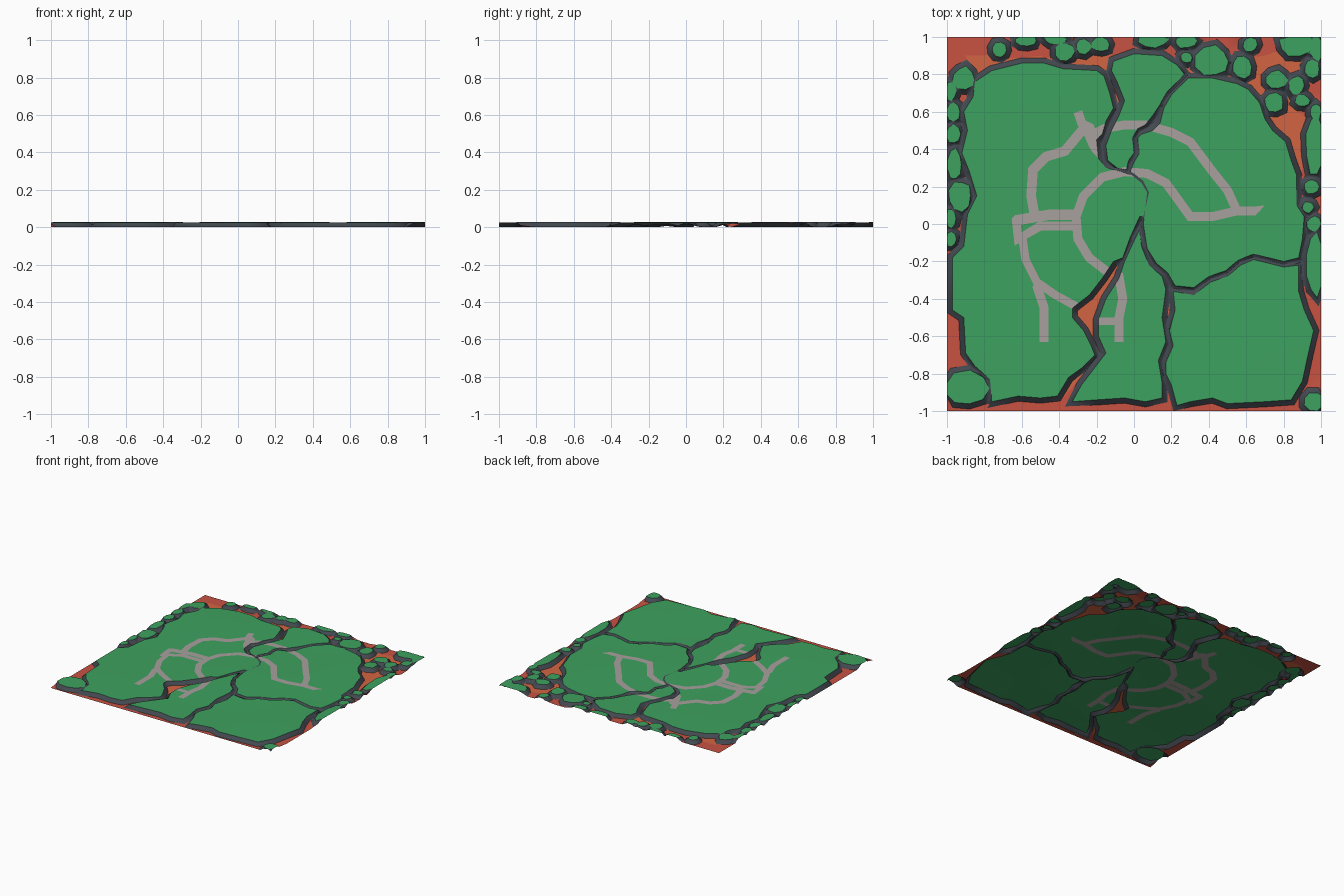
import bpy, math, random
from mathutils import Vector
from mathutils.geometry import delaunay_2d_cdt

if "Cube" in bpy.data.objects:
    bpy.data.objects.remove(bpy.data.objects["Cube"])

random.seed(4)
TOP, RIM = 0.026, 0.028          # plate height and width of the dark slope
clamp = lambda v: max(-1.0, min(1.0, v))


def pts(*n):
    """Flat list of hundredths -> 2D points."""
    return [(n[i] / 100, n[i + 1] / 100) for i in range(0, len(n), 2)]


# --- large cracked plates (clockwise outlines) ---
left_plate = pts(-85, 76, -76, 82, -60, 86, -48, 86, -38, 83, -20, 82, -16, 79, -13, 70,
                 -11, 62, -15, 55, -17, 48, -20, 45, -19, 35, -15, 30, -7, 28, -1, 26,
                 4, 22, 7, 17, 6, 8, 5, 4, 3, 4, -2, -7, -6, -18, -11, -20, -17, -29, -24, -38,
                 -33, -45, -33, -50, -27, -57, -23, -65, -21, -70, -28, -77, -35, -82,
                 -41, -92, -50, -93, -62, -92, -76, -95, -77, -83, -85, -76, -90, -69,
                 -91, -50, -97, -46, -97, -18, -91, -12, -89, 5, -84, 15, -88, 28,
                 -92, 38, -89, 50, -91, 60, -86, 68)
top_plate = pts(-11, 87, 0, 91, 15, 90, 23, 85, 27, 80, 17, 70, 14, 64, 10, 58, 6, 53, 2, 51,
                -1, 46, 0, 38, -3, 34, -4, 29, -9, 30, -14, 34, -15, 42, -12, 50, -8, 58,
                -5, 66, -9, 76, -12, 82)
right_plate = pts(29, 78, 42, 78, 55, 75, 61, 72, 67, 65, 70, 56, 74, 50, 81, 44, 84, 34, 87, 26,
                  87, 10, 91, 4, 90, -8, 88, -18, 80, -20, 64, -16, 56, -19, 49, -25, 40, -28,
                  32, -34, 22, -33, 18, -26, 12, -21, 7, -13, 5, 0, 6, 8, 8, 17, 5, 23, 0, 27,
                  -2, 28, 0, 33, 3, 38, 2, 46, 4, 48, 10, 50, 14, 54, 16, 62, 20, 69)
corner_plate = pts(21, -36, 32, -38, 41, -31, 50, -28, 57, -22, 64, -19, 80, -23, 88, -22,
                   88, -36, 91, -46, 96, -57, 93, -70, 90, -84, 84, -94, 70, -95, 50, -96,
                   42, -93, 30, -95, 23, -97, 20, -86, 17, -80, 17, -74, 21, -65, 19, -57, 22, -46)
front_plate = pts(3, -3, 4, -12, 8, -22, 15, -28, 17, -35, 15, -50, 17, -63, 13, -73, 15, -85,
                  15, -93, 6, -95, -5, -93, -20, -94, -33, -95, -28, -86, -15, -69, -19, -60,
                  -19, -51, -15, -40, -8, -29, -5, -20, 0, -9)
plates = [left_plate, top_plate, right_plate, corner_plate, front_plate]


# --- loose stones around the border: x, y, half width, half depth ---
def stone(cx, cy, rx, ry, n=9):
    out = []
    for i in range(n):
        a, k = -2 * math.pi * i / n, random.uniform(0.9, 1.12)
        out.append((clamp((cx + rx * k * math.cos(a)) / 100), clamp((cy + ry * k * math.sin(a)) / 100)))
    return out


back_stones = [(-72, 93, 4, 4), (-58, 98, 6, 3), (-37, 92, 5, 5), (-42, 99, 6, 3), (-27, 95, 4, 4),
               (-18, 96, 5, 4), (10, 99, 8, 5), (28, 89, 3, 3), (42, 87, 9, 8), (58, 84, 5, 6),
               (62, 96, 4, 4), (28, 98, 6, 4), (87, 96, 9, 7), (95, 83, 4, 5), (76, 77, 6, 5),
               (75, 65, 5, 5), (87, 74, 4, 5), (90, 66, 4, 3), (98, 94, 4, 7)]
side_stones = [(-91, 78, 6, 6), (-98, 71, 3, 5), (-97, 60, 4, 5), (-97, 48, 4, 5), (-96, 32, 4, 8),
               (-93, 15, 6, 8), (-98, 3, 3, 5), (-98, -8, 3, 4), (-90, -88, 12, 9), (97, 42, 5, 16),
               (95, 20, 4, 4), (93, 9, 3, 3), (96, 0, 4, 4), (97, -22, 5, 16), (97, -95, 6, 5),
               (97, 60, 3, 4)]
plates += [stone(*s) for s in back_stones + side_stones]

# --- worn grey trails: half width and centre line ---
trails = [
    (0.024, pts(-30, 60, -28, 54, -22, 48, -16, 51, -5, 53, 6, 53, 20, 49, 30, 44, 42, 28, 50, 18, 55, 7)),
    (0.035, pts(-25, 52, -20, 41)),
    (0.026, pts(-27, 51, -37, 39, -47, 36, -54, 29, -55, 15, -53, 4)),
    (0.024, pts(65, 7, 55, 7, 42, 4, 30, 4, 25, 11, 17, 22, 7, 27, -5, 28, -17, 25, -27, 15, -31, 4,
                -30, -8, -24, -18, -15, -25, -8, -28, -6, -40, -8, -50, -8, -63)),
    (0.028, pts(-31, 5, -45, 5, -63, 2)),
    (0.024, pts(-63, 3, -62, -8, -50, -1, -30, -1)),
    (0.022, pts(-60, -5, -58, -19, -52, -31, -42, -38, -31, -44)),
    (0.024, pts(-52, -33, -48, -45, -48, -63)),
    (0.020, pts(-19, -52, -8, -52))]


def offset(line, d, closed):
    """Shift a line sideways to its left by d, with limited mitres."""
    n, out = len(line), []
    for i in range(n):
        p = Vector(line[i])
        a = Vector(line[i - 1]) if closed or i else None
        b = Vector(line[(i + 1) % n]) if closed or i < n - 1 else None
        dirs = [v.normalized() for v in ((p - a) if a else None, (b - p) if b else None)
                if v and v.length > 1e-6]
        norms = [Vector((-v.y, v.x)) for v in dirs] or [Vector((0, 0))]
        m = sum(norms, Vector((0, 0)))
        if m.length > 1e-6:
            m.normalize()
            m *= d / max(0.6, m.dot(norms[0]))
        out.append((clamp(p.x + m.x), clamp(p.y + m.y)))
    return out


def segments(line, closed):
    n = len(line)
    return [(*line[i], *line[(i + 1) % n]) for i in range(n if closed else n - 1)]


def distance(x, y, segs):
    best = 9.0
    for ax, ay, bx, by in segs:
        dx, dy = bx - ax, by - ay
        l2 = dx * dx + dy * dy
        t = max(0.0, min(1.0, ((x - ax) * dx + (y - ay) * dy) / l2)) if l2 > 1e-12 else 0.0
        best = min(best, (ax + t * dx - x) ** 2 + (ay + t * dy - y) ** 2)
    return math.sqrt(best)


def inside(x, y, segs):
    hit = False
    for ax, ay, bx, by in segs:
        if (ay > y) != (by > y) and x < ax + (y - ay) * (bx - ax) / (by - ay):
            hit = not hit
    return hit


plate_segs = [segments(p, True) for p in plates]
all_segs = [s for seg in plate_segs for s in seg]
trail_segs = [(w, segments(l, False)) for w, l in trails]


def drop(x, y):
    """Distance outside the nearest plate, 0 on plates."""
    return 0.0 if any(inside(x, y, s) for s in plate_segs) else distance(x, y, all_segs)


# --- lay out every outline, then triangulate them into one sheet ---
verts, edges = [], []


def add_line(line, closed):
    s, n = len(verts), len(line)
    verts.extend(Vector(p) for p in line)
    edges.extend((s + i, s + (i + 1) % n) for i in range(n if closed else n - 1))


for p in plates:
    for d in (0, RIM / 2, RIM):
        add_line(offset(p, d, True) if d else p, True)
for w, l in trails:
    add_line(offset(l, w, False) + offset(l[::-1], w, False), True)
add_line([(-1, -1), (1, -1), (1, 1), (-1, 1)], True)
verts += [Vector((i / 10, j / 10)) for i in range(-10, 11) for j in range(-10, 11)]
v2, _, tris, *_ = delaunay_2d_cdt(verts, edges, [], 0, 1e-4)


def height(x, y):
    ripple = 0.002 * math.sin(4 * x + 1) * math.cos(5 * y)
    return (TOP + ripple) * max(0.0, 1 - drop(x, y) / RIM)


def part_of(x, y):
    d = drop(x, y)
    if d == 0:
        return "trails" if any(distance(x, y, s) < w for w, s in trail_segs) else "grass_plates"
    if d < RIM:
        return "crack_slopes"
    return "inner_lava" if max(abs(x), abs(y)) < 0.9 else "outer_lava"


sheet = [(v.x, v.y, height(v.x, v.y)) for v in v2]
groups = {}
for t in tris:
    x, y = (sum(v2[i][k] for i in t) / 3 for k in (0, 1))
    groups.setdefault(part_of(x, y), []).append(t)

# --- one object and one flat colour per part ---
colours = {"grass_plates": ("grass green", (0.047, 0.36, 0.115)),
           "trails": ("warm grey", (0.39, 0.35, 0.34)),
           "crack_slopes": ("dark slate", (0.055, 0.065, 0.08)),
           "inner_lava": ("orange lava", (0.65, 0.13, 0.055)),
           "outer_lava": ("red lava", (0.57, 0.085, 0.055))}
for name, faces in groups.items():
    used = sorted({i for f in faces for i in f})
    index = {v: k for k, v in enumerate(used)}
    mesh = bpy.data.meshes.new(name)
    mesh.from_pydata([sheet[i] for i in used], [], [[index[i] for i in f] for f in faces])
    mesh.shade_smooth()
    mat = bpy.data.materials.new(colours[name][0])
    mat.diffuse_color = (*colours[name][1], 1)
    mat.use_nodes = True
    mat.node_tree.nodes["Principled BSDF"].inputs["Base Color"].default_value = mat.diffuse_color
    mesh.materials.append(mat)
    bpy.context.collection.objects.link(bpy.data.objects.new(name, mesh))
